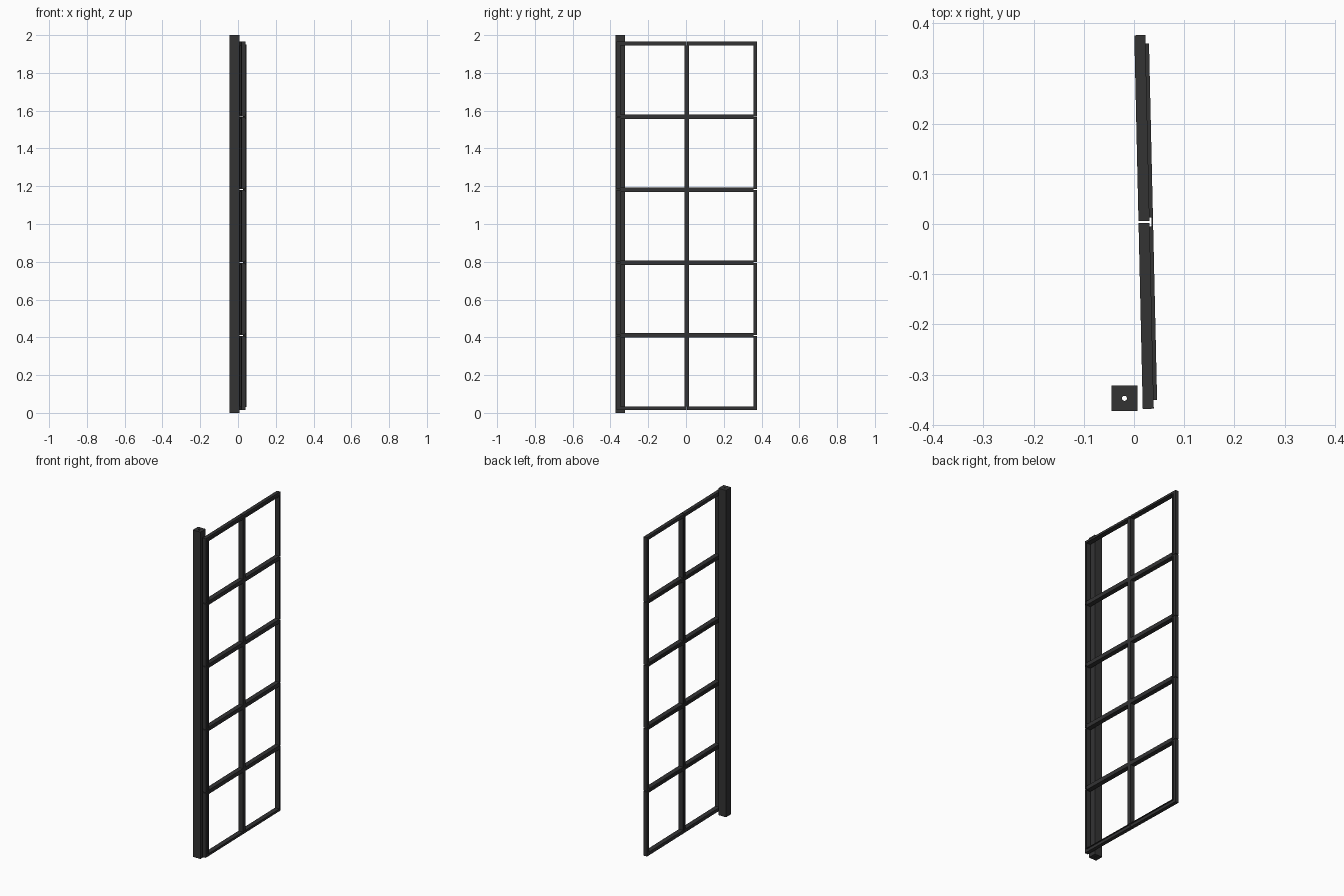
import bpy, bmesh, math
from mathutils import Matrix, Vector

if "Cube" in bpy.data.objects:
    bpy.data.objects.remove(bpy.data.objects["Cube"])

dark = bpy.data.materials.new("charcoal_metal")
dark.diffuse_color = (0.033, 0.033, 0.034, 1)
dark.use_nodes = True
dark.node_tree.nodes["Principled BSDF"].inputs["Base Color"].default_value = dark.diffuse_color

TILT = Matrix.Translation((0.020, 0.004, 0)) @ Matrix.Rotation(math.radians(1.3), 4, 'Z')


def add_box(bm, lo, hi):
    lo, hi = Vector(lo), Vector(hi)
    m = Matrix.Translation((lo + hi) / 2) @ Matrix.Diagonal((*(hi - lo), 1))
    bmesh.ops.create_cube(bm, size=1, matrix=m)


def finish(name, bm, matrix=Matrix()):
    me = bpy.data.meshes.new(name)
    bm.to_mesh(me)
    bm.free()
    ob = bpy.data.objects.new(name, me)
    ob.matrix_world = matrix
    me.materials.append(dark)
    bpy.context.collection.objects.link(ob)
    return ob


def ring(bm, x0, x1, y0, y1, z0, z1, wl, wr, wb, wt):
    """Rectangular frame in the yz plane with separate side widths."""
    add_box(bm, (x0, y0, z0), (x1, y0 + wl, z1))
    add_box(bm, (x0, y1 - wr, z0), (x1, y1, z1))
    add_box(bm, (x0, y0 + wl, z0), (x1, y1 - wr, z0 + wb))
    add_box(bm, (x0, y0 + wl, z1 - wt), (x1, y1 - wr, z1))


# pane frames: outer border is wide, shared bars are split by a fine slit
OUT, IN, SLIT = 0.020, 0.010, 0.002
LIP = 0.003
D = 0.011
ys = [-0.3725, 0, 0.3725]
zs = [0.014, 0.41, 0.796, 1.182, 1.568, 1.966]
for j in range(5):
    for i in range(2):
        y0 = ys[i] + (SLIT if i else 0)
        y1 = ys[i + 1] - (0 if i else SLIT)
        z0 = zs[j] + (SLIT if j else 0)
        z1 = zs[j + 1] - (SLIT if j < 4 else 0)
        w = (IN if i else OUT, OUT if i else IN, IN if j else OUT, IN if j < 4 else OUT)
        bm = bmesh.new()
        ring(bm, -D, D, y0, y1, z0, z1, *w)
        # raised lip along the inner edge
        ring(bm, D, 0.018, y0 + w[0] - LIP, y1 - w[1] + LIP,
             z0 + w[2] - LIP, z1 - w[3] + LIP, LIP, LIP, LIP, LIP)
        finish(f"pane_frame_{j}_{i}", bm, TILT)

# thin cover strips over the slits
bm = bmesh.new()
add_box(bm, (0.015, -0.012, zs[0] + OUT), (0.018, 0.012, zs[-1] - OUT))
for z in zs[1:-1]:
    for a, b in ((-0.352, -0.012), (0.012, 0.352)):
        add_box(bm, (0.015, a, z - 0.012), (0.018, b, z + 0.012))
finish("bar_covers", bm, TILT)

# square post with a small bore down the middle
C = (-0.019, -0.3475)
bm = bmesh.new()
add_box(bm, (C[0] - 0.026, C[1] - 0.0255, 0), (C[0] + 0.026, C[1] + 0.0255, 2))
post = finish("post", bm)
bm = bmesh.new()
bmesh.ops.create_cone(bm, cap_ends=True, segments=16, radius1=0.005, radius2=0.005,
                      depth=2.2, matrix=Matrix.Translation((*C, 1)))
cutter = finish("bore_cutter", bm)
cutter.hide_render = True
cutter.hide_viewport = True
mod = post.modifiers.new("bore", 'BOOLEAN')
mod.operation = 'DIFFERENCE'
mod.solver = 'EXACT'
mod.object = cutter
